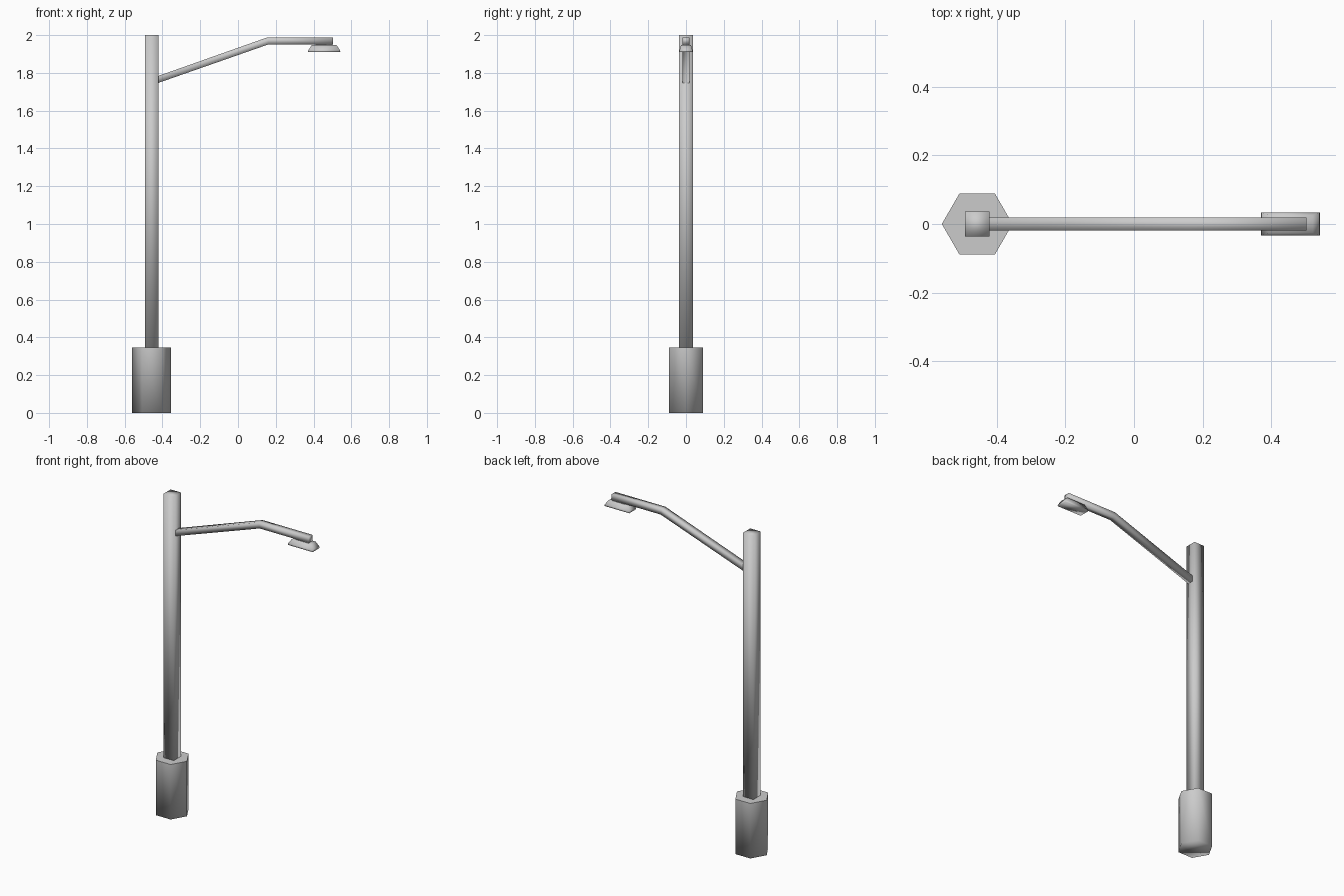
import bpy
import bmesh
from math import pi
from mathutils import Matrix, Vector

cube = bpy.data.objects.get("Cube")
if cube:
    bpy.data.objects.remove(cube, do_unlink=True)

POLE_X = -0.457

metal = bpy.data.materials.new("light grey metal")
metal.use_nodes = True
colour = (0.6, 0.6, 0.6, 1)
metal.diffuse_color = colour
metal.node_tree.nodes["Principled BSDF"].inputs["Base Color"].default_value = colour


def finish(name, bm):
    """Turn a bmesh into a smooth-shaded object."""
    bmesh.ops.recalc_face_normals(bm, faces=bm.faces)
    for face in bm.faces:
        face.smooth = True
    mesh = bpy.data.meshes.new(name)
    bm.to_mesh(mesh)
    bm.free()
    mesh.materials.append(metal)
    obj = bpy.data.objects.new(name, mesh)
    bpy.context.collection.objects.link(obj)
    return obj


def loft(name, rings):
    """Skin closed rings of equal size and cap both ends."""
    bm = bmesh.new()
    loops = [[bm.verts.new(p) for p in ring] for ring in rings]
    count = len(loops[0])
    for a, b in zip(loops, loops[1:]):
        for i in range(count):
            j = (i + 1) % count
            bm.faces.new((a[i], a[j], b[j], b[i]))
    bm.faces.new(loops[0])
    bm.faces.new(loops[-1])
    return finish(name, bm)


def rectangle(x, z, half_x, half_y):
    return [(x + sx * half_x, sy * half_y, z)
            for sx, sy in ((-1, -1), (1, -1), (1, 1), (-1, 1))]


# Hexagonal footing with a crisp flat top
bm = bmesh.new()
height = 0.345
bmesh.ops.create_cone(
    bm, cap_ends=True, segments=6, radius1=0.103, radius2=0.103, depth=height,
    matrix=Matrix.Translation((POLE_X, 0, height / 2)) @ Matrix.Rotation(pi / 2, 4, "Z"))
for edge in bm.edges:
    if all(v.co.z > height - 0.01 for v in edge.verts):
        edge.smooth = False
finish("footing", bm)

# Square pole
loft("pole", [rectangle(POLE_X, z, 0.036, 0.036) for z in (height, 2.0)])

# Bent square arm, cut upright where it meets the pole
arm_path = [(-0.423, 1.765), (0.16, 1.97), (0.503, 1.97)]
half = 0.0185
loft("arm", [[(x - sz * lean, sy * half, z + sz * half)
              for sy, sz in ((-1, -1), (1, -1), (1, 1), (-1, 1))]
             for (x, z), lean in zip(arm_path, (0, 0.003, 0))])

# Tapered lamp head hanging below the arm
loft("lamp_head", [rectangle(0.456, 1.91, 0.086, 0.034),
                   rectangle(0.456, 1.92, 0.084, 0.034),
                   rectangle(0.456, 1.948, 0.065, 0.026)])

# Short neck joining lamp head to arm
loft("lamp_neck", [rectangle(0.456, z, 0.045, 0.017) for z in (1.945, 1.955)])
